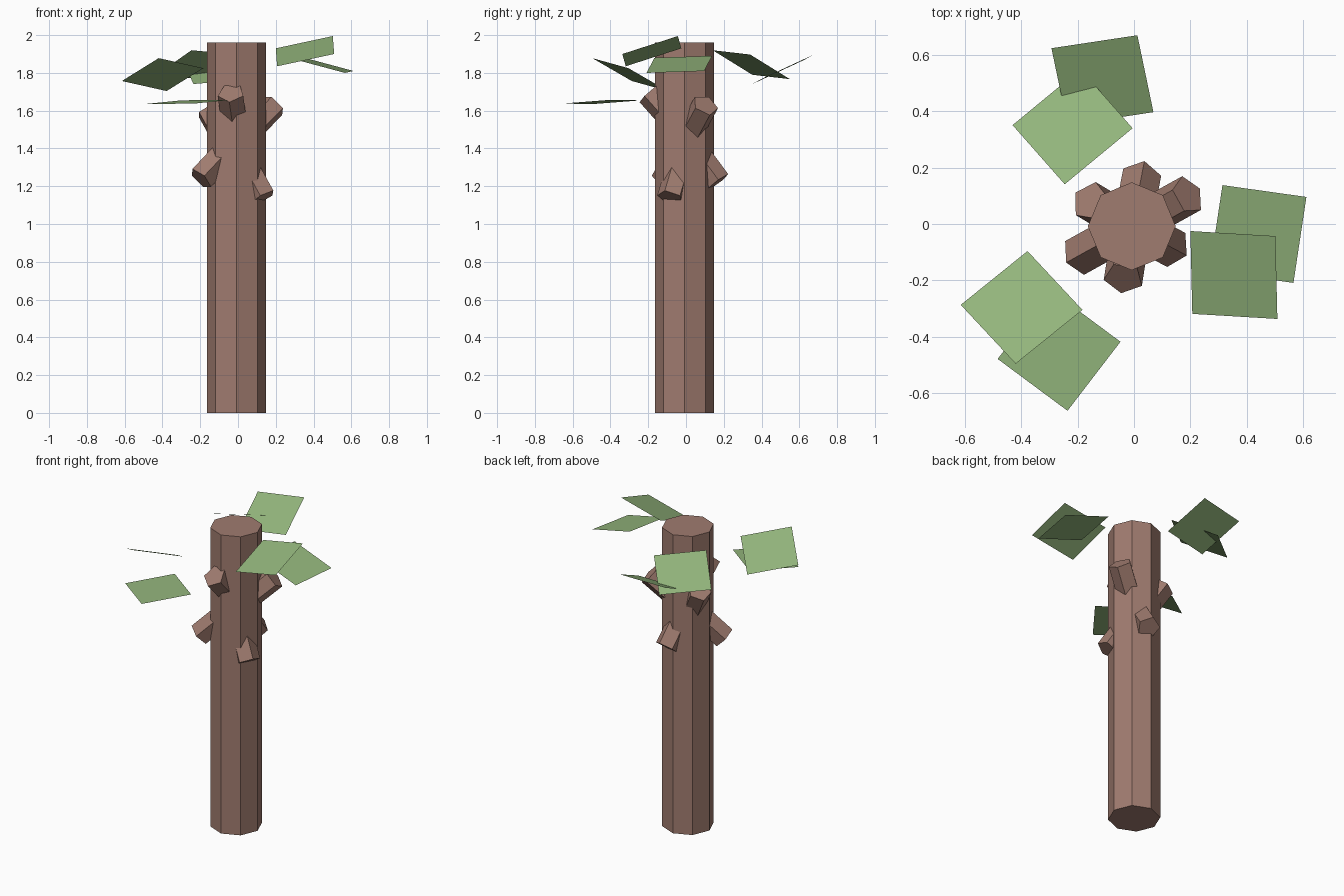
import bpy, bmesh
from math import radians, sin, cos, pi, copysign
from mathutils import Vector

if "Cube" in bpy.data.objects:
    bpy.data.objects.remove(bpy.data.objects["Cube"])


def material(name, color):
    m = bpy.data.materials.new(name)
    m.diffuse_color = (*color, 1)
    m.use_nodes = True
    m.node_tree.nodes["Principled BSDF"].inputs["Base Color"].default_value = m.diffuse_color
    return m


bark = material("bark", (0.35, 0.2, 0.16))
green = material("leaf_green", (0.29, 0.46, 0.2))


def finish(name, bm, mat):
    bmesh.ops.recalc_face_normals(bm, faces=bm.faces)
    mesh = bpy.data.meshes.new(name)
    bm.to_mesh(mesh)
    bm.free()
    mesh.materials.append(mat)
    obj = bpy.data.objects.new(name, mesh)
    bpy.context.collection.objects.link(obj)


def prism(name, start, axis, u, radius, sides, mat):
    """Straight n-sided prism; the first corner lies along u."""
    v = axis.normalized().cross(u)
    bm = bmesh.new()
    ring = [bm.verts.new(start + radius * (u * cos(2 * pi * i / sides) + v * sin(2 * pi * i / sides)))
            for i in range(sides)]
    base = bm.faces.new(ring)
    ext = bmesh.ops.extrude_face_region(bm, geom=[base], use_keep_orig=True)
    moved = [g for g in ext["geom"] if isinstance(g, bmesh.types.BMVert)]
    bmesh.ops.translate(bm, verts=moved, vec=axis)
    finish(name, bm, mat)


# Octagonal trunk
TRUNK = Vector((-0.008, -0.008, 0))
prism("trunk", TRUNK, Vector((0, 0, 1.96)), Vector((1, 0, 0)), 0.156, 8, bark)

# Five-sided cut branches: azimuth, elevation, tip distance from axis, tip height
# (the upper three rise, the lower three droop)
stubs = [
    (29, 42, 0.228, 1.63),
    (149, 57, 0.172, 1.605),
    (261, 48, 0.187, 1.693),
    (79, -53, 0.178, 1.221),
    (209, -43, 0.217, 1.239),
    (332, -58, 0.16, 1.139),
]
UP = Vector((0, 0, 1))
for i, (az, el, dist, z) in enumerate(stubs):
    a, e = radians(az), radians(el)
    out = Vector((cos(a), sin(a), 0))
    axis = out * cos(e) + UP * sin(e)
    u = out * abs(sin(e)) - UP * copysign(cos(e), e)  # outermost corner of the cut
    tip = TRUNK + out * dist + UP * z
    prism(f"branch_stub_{i + 1}", tip - axis * 0.2, axis * 0.2, u, 0.072, 5, bark)

# Flat leaves: three corners each, the fourth completes the parallelogram
leaves = [
    ((0.2, -0.025, 1.93), (0.502, -0.043, 1.995), (0.509, -0.337, 1.9)),
    ((0.314, 0.138, 1.89), (0.612, 0.096, 1.81), (0.566, -0.209, 1.8)),
    ((-0.293, 0.624, 1.868), (0.012, 0.67, 1.894), (0.069, 0.397, 1.767)),
    ((-0.431, 0.351, 1.79), (-0.19, 0.55, 1.767), (-0.005, 0.34, 1.897)),
    ((-0.615, -0.287, 1.757), (-0.378, -0.096, 1.704), (-0.183, -0.305, 1.825)),
    ((-0.484, -0.479, 1.636), (-0.236, -0.663, 1.637), (-0.048, -0.418, 1.656)),
]
for i, corners in enumerate(leaves):
    p, q, r = map(Vector, corners)
    bm = bmesh.new()
    face = bm.faces.new([bm.verts.new(c) for c in (p, q, r, p + r - q)])
    face.normal_update()
    finish(f"leaf_{i + 1}", bm, green)
